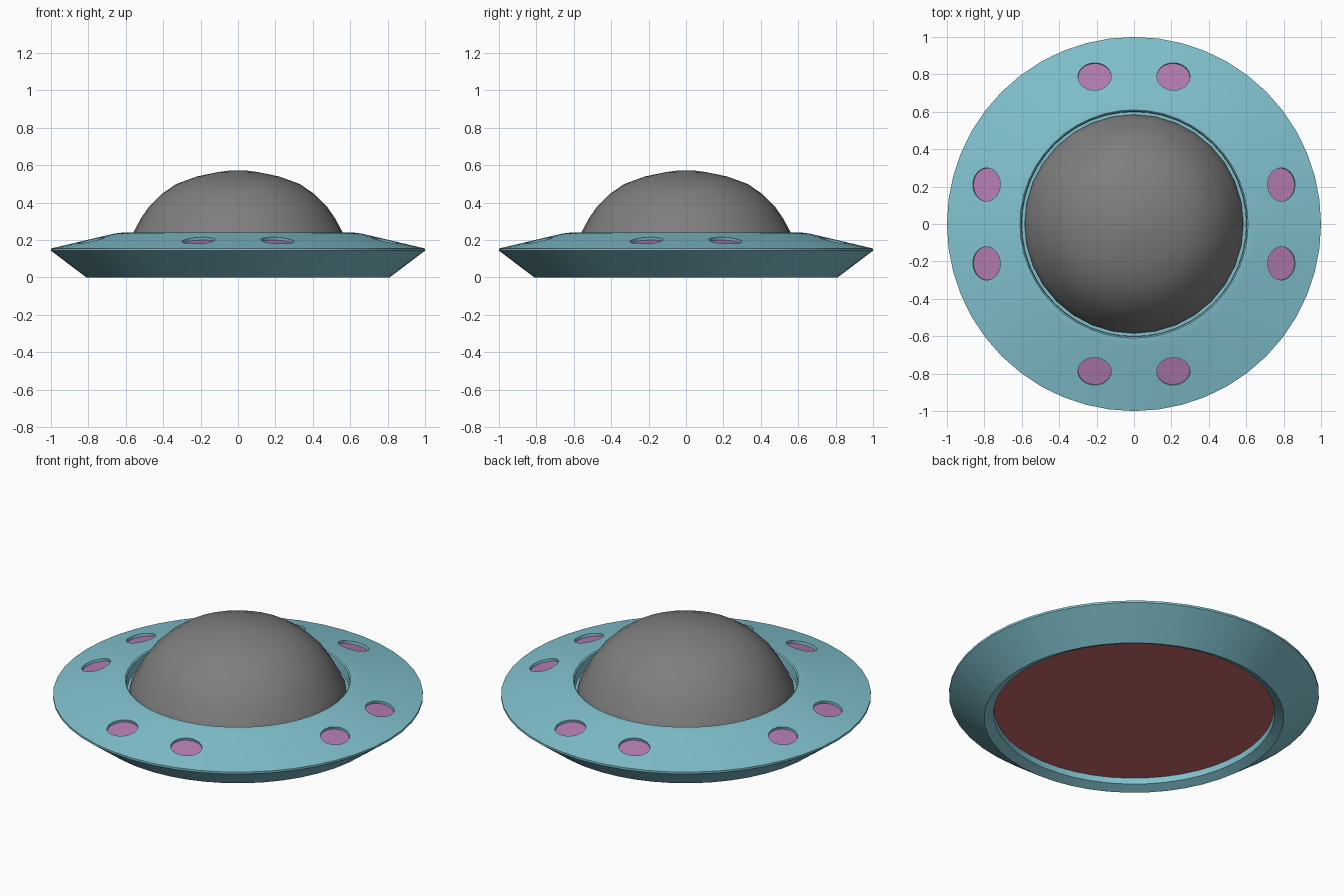
import bpy, bmesh, math
from mathutils import Matrix

if "Cube" in bpy.data.objects:
    bpy.data.objects.remove(bpy.data.objects["Cube"], do_unlink=True)

RIM_TOP = 0.155
SLOPE = 0.235
WELL_DEPTH = 0.016


def material(name, rgb):
    m = bpy.data.materials.new(name)
    m.use_nodes = True
    m.diffuse_color = (*rgb, 1)
    m.node_tree.nodes["Principled BSDF"].inputs["Base Color"].default_value = (*rgb, 1)
    return m


teal = material("teal", (0.22, 0.54, 0.62))
grey = material("grey", (0.21, 0.21, 0.21))
pink = material("pink", (0.45, 0.20, 0.43))
red = material("red", (0.60, 0.145, 0.145))


def add_object(name, bm, mats):
    bmesh.ops.recalc_face_normals(bm, faces=bm.faces)
    mesh = bpy.data.meshes.new(name)
    bm.to_mesh(mesh)
    bm.free()
    for m in mats:
        mesh.materials.append(m)
    ob = bpy.data.objects.new(name, mesh)
    bpy.context.scene.collection.objects.link(ob)
    return ob


def lathe(name, sides, profile, mats):
    """Spin (radius, height) points about z into a closed solid."""
    bm = bmesh.new()
    turns = [math.tau * i / sides for i in range(sides)]
    rings = []
    for r, z in profile:
        if r == 0:
            rings.append([bm.verts.new((0, 0, z))] * sides)
        else:
            rings.append([bm.verts.new((r * math.cos(a), r * math.sin(a), z)) for a in turns])
    for low, high in zip(rings, rings[1:]):
        for i in range(sides):
            j = (i + 1) % sides
            corners = list(dict.fromkeys((low[i], low[j], high[j], high[i])))
            bm.faces.new(corners)
    for ring in (rings[0], rings[-1]):
        if len(set(ring)) > 1:
            bm.faces.new(ring)
    return add_object(name, bm, mats)


def activate(ob):
    bpy.ops.object.select_all(action='DESELECT')
    ob.select_set(True)
    bpy.context.view_layer.objects.active = ob


def smooth(ob, degrees):
    activate(ob)
    bpy.ops.object.shade_smooth_by_angle(angle=math.radians(degrees))


def top_height(radius):
    return RIM_TOP + SLOPE * (1 - radius)


# Saucer hull: recessed belly, flared underside, thin rim, sloping top, dome seat
hull = lathe("saucer_hull", 48, [
    (0.757, 0.06), (0.76, 0.025), (0.81, 0), (1, 0.143), (1, RIM_TOP),
    (0.66, top_height(0.66)), (0.61, 0.241), (0.603, 0.236), (0.6, 0.18),
], [teal, red, pink])

# Window cutters: four pairs of shallow oval wells parallel to the sloping top
bm = bmesh.new()
reach = math.hypot(0.785, 0.21)
offset = math.atan2(0.21, 0.785)
for quarter in range(4):
    for side in (-1, 1):
        turn = Matrix.Rotation(quarter * math.pi / 2 + side * offset, 4, 'Z')
        place = Matrix.Translation((reach, 0, top_height(reach) - WELL_DEPTH))
        pitch = Matrix.Rotation(math.atan(SLOPE), 4, 'Y')
        spin = Matrix.Rotation(-side * offset, 4, 'Z')
        lift = Matrix.Translation((0, 0, 0.1))
        scale = Matrix.Diagonal((0.075, 0.089, 1, 1))
        bmesh.ops.create_cone(bm, cap_ends=True, segments=28, radius1=1, radius2=1, depth=0.2,
                              matrix=turn @ place @ pitch @ spin @ lift @ scale)
cutter = add_object("window_cutter", bm, [])
cut = hull.modifiers.new("windows", 'BOOLEAN')
cut.operation = 'DIFFERENCE'
cut.solver = 'EXACT'
cut.object = cutter
activate(hull)
bpy.ops.object.modifier_apply(modifier=cut.name)
bpy.data.objects.remove(cutter, do_unlink=True)

# Pink window floors and red belly plate
for face in hull.data.polygons:
    c = face.center
    radius = math.hypot(c.x, c.y)
    face.material_index = 0
    if face.normal.z > 0.9 and radius > 0.7 and c.z < top_height(radius) - WELL_DEPTH * 0.6:
        face.material_index = 2
    elif face.normal.z < -0.99 and abs(c.z - 0.06) < 0.003:
        face.material_index = 1
smooth(hull, 25)
weighted = hull.modifiers.new("even_shading", 'WEIGHTED_NORMAL')
weighted.keep_sharp = True

# Dome
dome = lathe("dome", 32, [
    (0.585, 0.18), (0.585, 0.19), (0.56, 0.24), (0.52, 0.315), (0.475, 0.38), (0.41, 0.445),
    (0.33, 0.5), (0.22, 0.54), (0.11, 0.563), (0.05, 0.571), (0, 0.573),
], [grey])
smooth(dome, 40)
